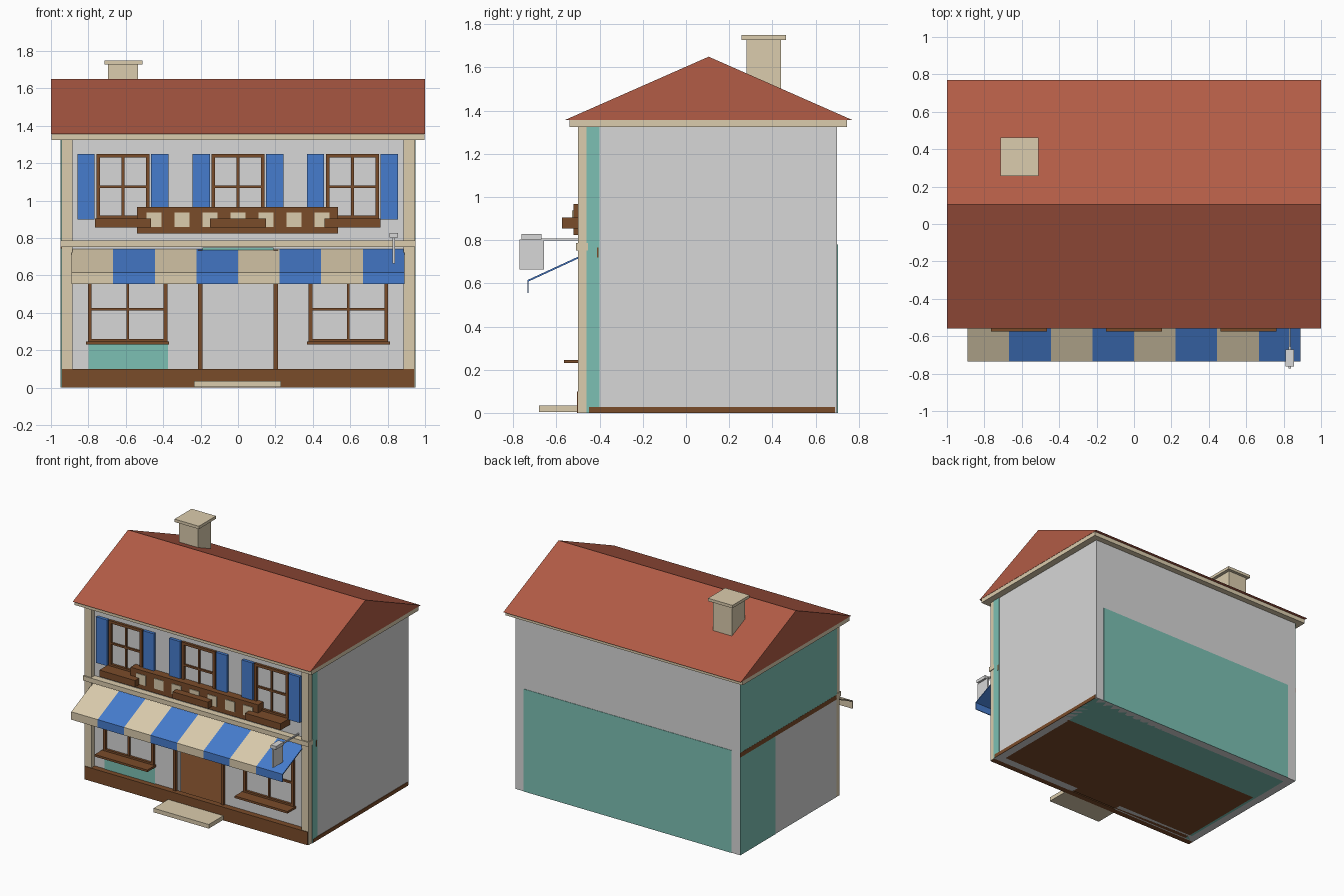
import bpy

if "Cube" in bpy.data.objects:
    bpy.data.objects.remove(bpy.data.objects["Cube"])

def material(name, r, g, b):
    lin = lambda c: ((c / 255 + 0.055) / 1.055) ** 2.4
    m = bpy.data.materials.new(name)
    m.diffuse_color = (lin(r), lin(g), lin(b), 1)
    m.use_nodes = True
    m.node_tree.nodes["Principled BSDF"].inputs["Base Color"].default_value = m.diffuse_color
    return m

RED = material("roof red", 178, 92, 70)
BEIGE = material("beige trim", 219, 204, 173)
GREY = material("wall grey", 215, 215, 215)
BLUE = material("blue paint", 70, 124, 205)
BROWN = material("brown wood", 122, 76, 42)
TEAL = material("teal", 124, 192, 180)

def mesh(name, verts, faces, *mats):
    me = bpy.data.meshes.new(name)
    me.from_pydata(verts, [], faces)
    for m in mats:
        me.materials.append(m)
    ob = bpy.data.objects.new(name, me)
    bpy.context.collection.objects.link(ob)
    return ob

BOX_FACES = [(0, 1, 3, 2), (4, 6, 7, 5), (0, 4, 5, 1),
             (2, 3, 7, 6), (0, 2, 6, 4), (1, 5, 7, 3)]

def box(name, x0, x1, y0, y1, z0, z1, mat):
    verts = [(x, y, z) for x in (x0, x1) for y in (y0, y1) for z in (z0, z1)]
    return mesh(name, verts, BOX_FACES, mat)

def prism_x(name, profile, x0, x1, mat):
    """Extrude a (y, z) outline along x."""
    n = len(profile)
    verts = [(x, y, z) for x in (x0, x1) for y, z in profile]
    faces = [tuple(reversed(range(n))), tuple(range(n, 2 * n))]
    faces += [(i, (i + 1) % n, n + (i + 1) % n, n + i) for i in range(n)]
    return mesh(name, verts, faces, mat)

W = 0.945   # half width of the house
TOP = 1.33  # top of the walls

# Walls, with an open doorway in the front
box("back_wall", -W, W, 0.64, 0.70, 0, TOP, GREY)
box("right_wall", W - 0.06, W, -0.40, 0.64, 0, TOP, GREY)
box("left_wall", -W, -W + 0.06, -0.40, 0.64, 0, TOP, GREY)
box("front_wall_left", -W, -0.2, -0.46, -0.40, 0, TOP, GREY)
box("front_wall_right", 0.2, W, -0.46, -0.40, 0, TOP, GREY)
box("front_wall_above_door", -0.2, 0.2, -0.46, -0.40, 0.74, TOP, GREY)

# Floors
box("ground_floor", -W + 0.06, W - 0.06, -0.40, 0.64, 0.003, 0.03, BROWN)
box("upper_floor", -W + 0.06, W - 0.06, -0.40, 0.64, 0.745, 0.78, BROWN)
box("underside_back", -W, W, 0.32, 0.70, -0.0, 0.002, TEAL)
box("underside_left", -W, -W + 0.08, -0.45, 0.32, 0, 0.002, TEAL)
box("underside_front", -W + 0.08, W, -0.45, 0.32, 0, 0.002, BROWN)

# Flat coloured panels on the back and the sides
box("back_panel", -0.875, 0.875, 0.70, 0.703, 0, 0.78, TEAL)
box("left_upper_panel", -W - 0.003, -W, -0.46, 0.70, 0.78, TOP, TEAL)
box("left_floor_strip", -W - 0.004, -W, -0.46, 0.70, 0.745, 0.78, BROWN)
box("left_lower_panel", -W - 0.003, -W, 0.28, 0.70, 0, 0.745, TEAL)
box("right_corner_panel", W, W + 0.003, -0.46, -0.40, 0, TOP, TEAL)
box("right_floor_strip", W, W + 0.004, -0.45, 0.69, 0, 0.028, BROWN)
box("right_floor_end", W, W + 0.005, -0.413, -0.405, 0.72, 0.765, BROWN)
box("under_window_panel", -0.80, -0.375, -0.465, -0.46, 0.1, 0.235, TEAL)

# Front trim
for s, side in ((-1, "left"), (1, "right")):
    a, b = sorted((s * 0.885, s * W))
    box(side + "_corner_post", a, b, -0.50, -0.46, 0, TOP, BEIGE)
box("front_base", -0.94, 0.94, -0.505, -0.46, 0, 0.1, BROWN)
box("middle_band", -0.95, 0.95, -0.51, -0.455, 0.752, 0.787, BEIGE)
box("doorstep", -0.235, 0.23, -0.68, -0.505, 0.004, 0.035, BEIGE)

# Roof and chimney
box("eaves_trim", -0.998, 0.998, -0.54, 0.745, 1.325, 1.357, BEIGE)
prism_x("roof", [(-0.56, 1.357), (0.77, 1.357), (0.105, 1.65)], -1, 1, RED)
box("chimney", -0.695, -0.535, 0.28, 0.44, 1.4, 1.73, BEIGE)
box("chimney_cap", -0.715, -0.51, 0.257, 0.463, 1.728, 1.75, BEIGE)

def window(name, cx, half, z0, z1, t):
    """Outer frame and a cross of glazing bars."""
    y0, y1, h = -0.478, -0.46, 0.007
    mid = (z0 + z1) / 2
    box(name + "_left_side", cx - half, cx - half + t, y0, y1, z0, z1, BROWN)
    box(name + "_right_side", cx + half - t, cx + half, y0, y1, z0, z1, BROWN)
    box(name + "_top", cx - half + t, cx + half - t, y0, y1, z1 - t, z1, BROWN)
    box(name + "_bottom", cx - half + t, cx + half - t, y0, y1, z0, z0 + t, BROWN)
    box(name + "_upright_bar", cx - h, cx + h, y0 + 0.004, y1, z0 + t, z1 - t, BROWN)
    box(name + "_cross_bar", cx - half + t, cx + half - t, y0 + 0.005, y1,
        mid - h, mid + h, BROWN)

# Upper windows with shutters and planters
for cx, n in ((-0.615, "left"), (0, "centre"), (0.612, "right")):
    window(n + "_upper_window", cx, 0.142, 0.90, 1.25, 0.02)
    for s in (-1, 1):
        box(n + "_shutter", cx + s * 0.197 - 0.046, cx + s * 0.197 + 0.046,
            -0.482, -0.46, 0.90, 1.25, BLUE)
    box(n + "_planter", cx - 0.15, cx + 0.15, -0.575, -0.46, 0.855, 0.905, BROWN)

# Board with square plates
box("sign_board", -0.54, 0.535, -0.522, -0.46, 0.825, 0.967, BROWN)
for i in range(7):
    x = -0.45 + 0.15 * i
    box("board_square", x - 0.04, x + 0.04, -0.527, -0.522, 0.86, 0.937, BEIGE)

# Ground floor windows and door frame
for cx, n in ((-0.59, "left"), (0.59, "right")):
    window(n + "_shop_window", cx, 0.212, 0.24, 0.60, 0.02)
    box(n + "_sill", cx - 0.222, cx + 0.222, -0.565, -0.46, 0.23, 0.246, BROWN)
for s in (-1, 1):
    box("door_post", s * 0.202 - 0.012, s * 0.202 + 0.012, -0.478, -0.455, 0.1, 0.735, BROWN)
box("door_head", -0.19, 0.19, -0.478, -0.455, 0.735, 0.75, TEAL)

# Striped awning
awning = [(-0.46, 0.742), (-0.735, 0.615), (-0.735, 0.555), (-0.729, 0.555),
          (-0.729, 0.609), (-0.46, 0.733)]
for i in range(8):
    x = -0.89 + i * 0.2225
    prism_x("awning_stripe", awning, x, x + 0.2225, BLUE if i % 2 else BEIGE)

# Hanging lantern on an arm
box("lantern_arm", 0.828, 0.838, -0.67, -0.46, 0.798, 0.808, GREY)
box("lantern_plate", 0.827, 0.839, -0.772, -0.658, 0.665, 0.803, GREY)
box("lantern_cap", 0.81, 0.855, -0.763, -0.67, 0.803, 0.828, GREY)
